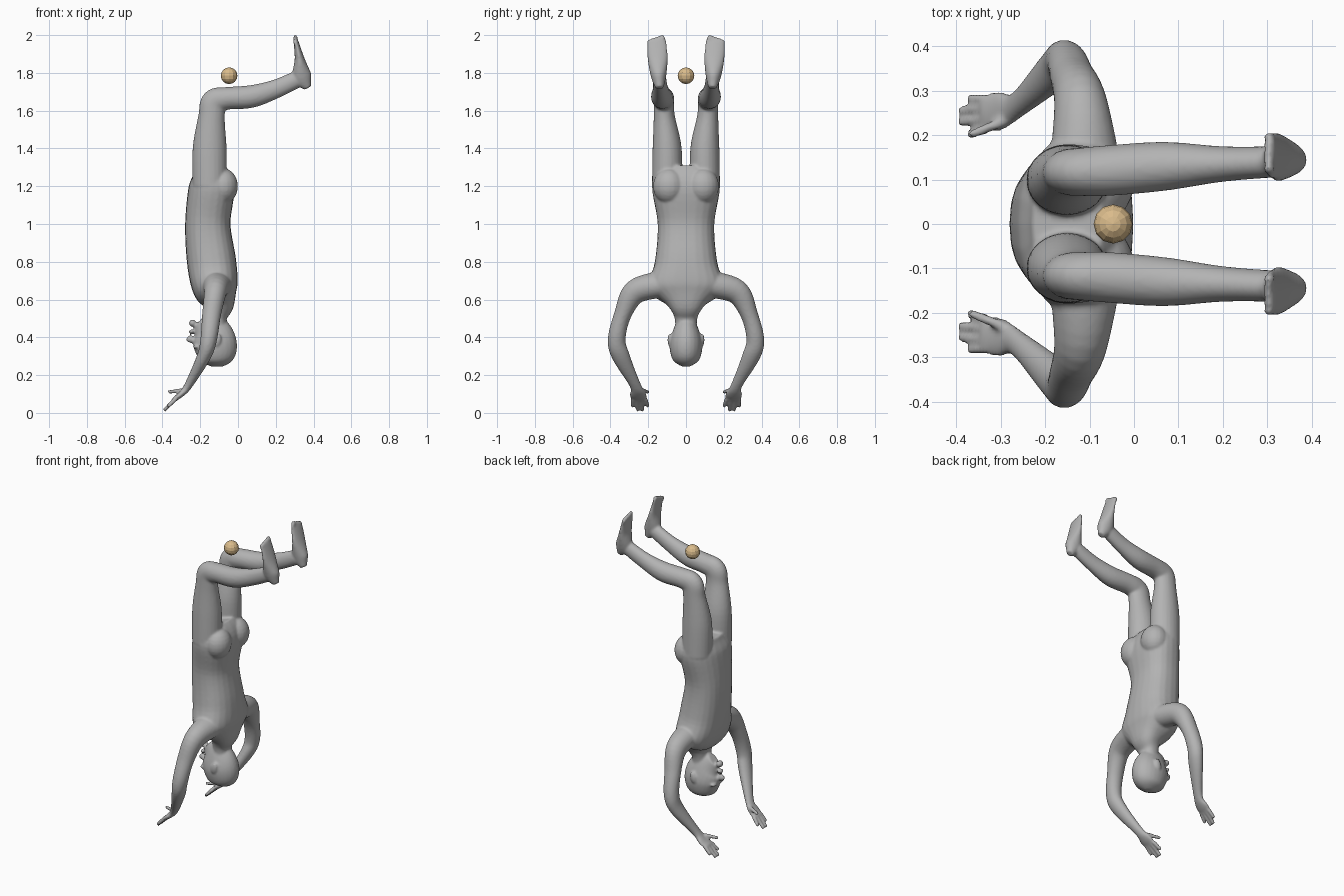
import bpy, bmesh, math
from mathutils import Vector, Matrix

cube = bpy.data.objects.get("Cube")
if cube:
    bpy.data.objects.remove(cube)


def material(name, color):
    mat = bpy.data.materials.new(name)
    mat.use_nodes = True
    mat.diffuse_color = (*color, 1)
    shader = mat.node_tree.nodes["Principled BSDF"]
    shader.inputs["Base Color"].default_value = (*color, 1)
    return mat


def make_object(name, bm, mat):
    bmesh.ops.recalc_face_normals(bm, faces=bm.faces)
    mesh = bpy.data.meshes.new(name)
    bm.to_mesh(mesh)
    bm.free()
    mesh.materials.append(mat)
    obj = bpy.data.objects.new(name, mesh)
    bpy.context.collection.objects.link(obj)
    return obj


def spline(points, steps=6):
    """Smooth curve through rows of (x, y, z, width, depth)."""
    rows = []
    last = len(points) - 1
    for i in range(last):
        before, start = points[max(i - 1, 0)], points[i]
        end, after = points[i + 1], points[min(i + 2, last)]
        for step in range(steps):
            t = step / steps
            ease = t * t * (3 - 2 * t)
            leave, arrive = t * (1 - t) ** 2 / 2, t * t * (t - 1) / 2
            rows.append([b + (c - b) * ease + (c - a) * leave + (d - b) * arrive
                         for a, b, c, d in zip(before, start, end, after)])
    rows.append(list(points[last]))
    return rows


def loft(bm, points, side=1, sides=24, power=1):
    """Tube of oval rings; the ring width runs along y."""
    rows = spline(points)
    centres = [Vector((x, y * side, z)) for x, y, z, width, depth in rows]
    rings = []
    for i, (centre, row) in enumerate(zip(centres, rows)):
        ahead = centres[min(i + 1, len(centres) - 1)]
        behind = centres[max(i - 1, 0)]
        tangent = (ahead - behind).normalized()
        across = Vector((0, 1, 0))
        across = (across - tangent * across.dot(tangent)).normalized()
        out = tangent.cross(across)
        width, depth = row[3:]
        ring = []
        for k in range(sides):
            angle = math.tau * k / sides
            c, s = (math.copysign(abs(e) ** power, e)
                    for e in (math.cos(angle), math.sin(angle)))
            ring.append(bm.verts.new(centre + across * c * width + out * s * depth))
        rings.append(ring)
    for lower, upper in zip(rings, rings[1:]):
        for k in range(sides):
            j = (k + 1) % sides
            bm.faces.new((lower[k], lower[j], upper[j], upper[k]))
    bm.faces.new(rings[0])
    bm.faces.new(rings[-1])


def blob(bm, location, size, tilt=0):
    """Ellipsoid that gets blended into the body."""
    matrix = (Matrix.Translation(location) @ Matrix.Rotation(tilt, 4, "Y")
              @ Matrix.Diagonal((*size, 1)))
    bmesh.ops.create_uvsphere(bm, u_segments=20, v_segments=12, radius=1, matrix=matrix)


def upright(rows):
    """Turn (height, x, width, depth) into rows on the centre line."""
    return [(x, 0, z, width, depth) for z, x, width, depth in rows]


skin = material("body grey", (.45, .45, .45))
tan = material("ball tan", (.7, .5, .26))
bm = bmesh.new()

# Torso, from hips down to the neck
loft(bm, upright([
    (1.3, -.15, .14, .08), (1.2, -.14, .18, .12), (1, -.16, .15, .12),
    (.8, -.14, .165, .13), (.66, -.12, .2, .12), (.57, -.1, .1, .08),
    (.5, -.11, .06, .05), (.4, -.11, .06, .05)]), power=.85)

# Head, from the jaw down to the crown
loft(bm, upright([
    (.49, -.2, .03, .05), (.44, -.15, .065, .1), (.36, -.12, .087, .115),
    (.28, -.115, .07, .09), (.245, -.115, .02, .03)]))

# Nose, lips and chin
blob(bm, (-.25, 0, .39), (.025, .015, .02))
blob(bm, (-.245, 0, .43), (.015, .025, .012))
blob(bm, (-.24, 0, .475), (.02, .025, .02))

for side in (1, -1):
    # Ear, brow and buttock
    blob(bm, (-.11, side * .087, .385), (.02, .011, .035), tilt=.25)
    blob(bm, (-.22, side * .035, .35), (.018, .026, .01))
    blob(bm, (-.08, side * .09, 1.2), (.08, .085, .095))

    # Thigh, knee, shin and ankle
    loft(bm, [
        (-.15, .1, 1.2, .08, .09), (-.15, .1, 1.4, .077, .09),
        (-.14, .115, 1.57, .056, .07), (-.125, .117, 1.645, .054, .07),
        (-.06, .12, 1.665, .057, .06), (.07, .13, 1.675, .055, .06),
        (.2, .135, 1.715, .04, .05), (.32, .14, 1.77, .035, .045)], side)

    # Foot, heel to ball, with the sole facing backwards
    loft(bm, [
        (.37, .14, 1.72, .02, .02), (.34, .145, 1.78, .04, .05),
        (.325, .15, 1.88, .054, .025), (.305, .155, 1.975, .05, .012)], side)

    # Toes, big toe innermost
    for toe in range(5):
        blob(bm, (.305, side * (.124 + toe * .018), 1.983 - toe * .006),
             (.012, .014 - toe * .001, .02), tilt=-.2)

    # Arm, shoulder to elbow to wrist, ending in the palm
    loft(bm, [
        (-.11, .14, .68, .07, .08), (-.12, .27, .64, .065, .06),
        (-.14, .335, .52, .046, .05), (-.155, .367, .39, .047, .044),
        (-.18, .345, .3, .047, .037), (-.26, .27, .15, .03, .022),
        (-.3, .255, .1, .044, .016), (-.34, .25, .07, .042, .012)], side)

    # Fingers, the middle pair longest, then the thumb
    digits = []
    for finger in range(4):
        curl = (finger - 1.5) ** 2 / 100
        digits.append(((-.33, .215 + finger * .022, .075),
                       (-.395 + curl, .2 + finger * .028, .01 + curl)))
    digits.append(((-.295, .23, .12), (-.37, .2, .11)))
    for base, tip in digits:
        loft(bm, [(*base, .012, .013), (*tip, .01, .01)], side, sides=10)

# One continuous skin over all the body volumes
body = make_object("body", bm, skin)
remesh = body.modifiers.new("Blend", "REMESH")
remesh.mode = "VOXEL"
remesh.voxel_size = .007
remesh.use_smooth_shade = True
smooth = body.modifiers.new("Soften", "SMOOTH")
smooth.factor = .5
smooth.iterations = 5

# Faceted ball resting above the calves
bm = bmesh.new()
bmesh.ops.create_uvsphere(bm, u_segments=12, v_segments=8, radius=.044,
                          matrix=Matrix.Translation((-.047, 0, 1.785)))
make_object("ball", bm, tan)
